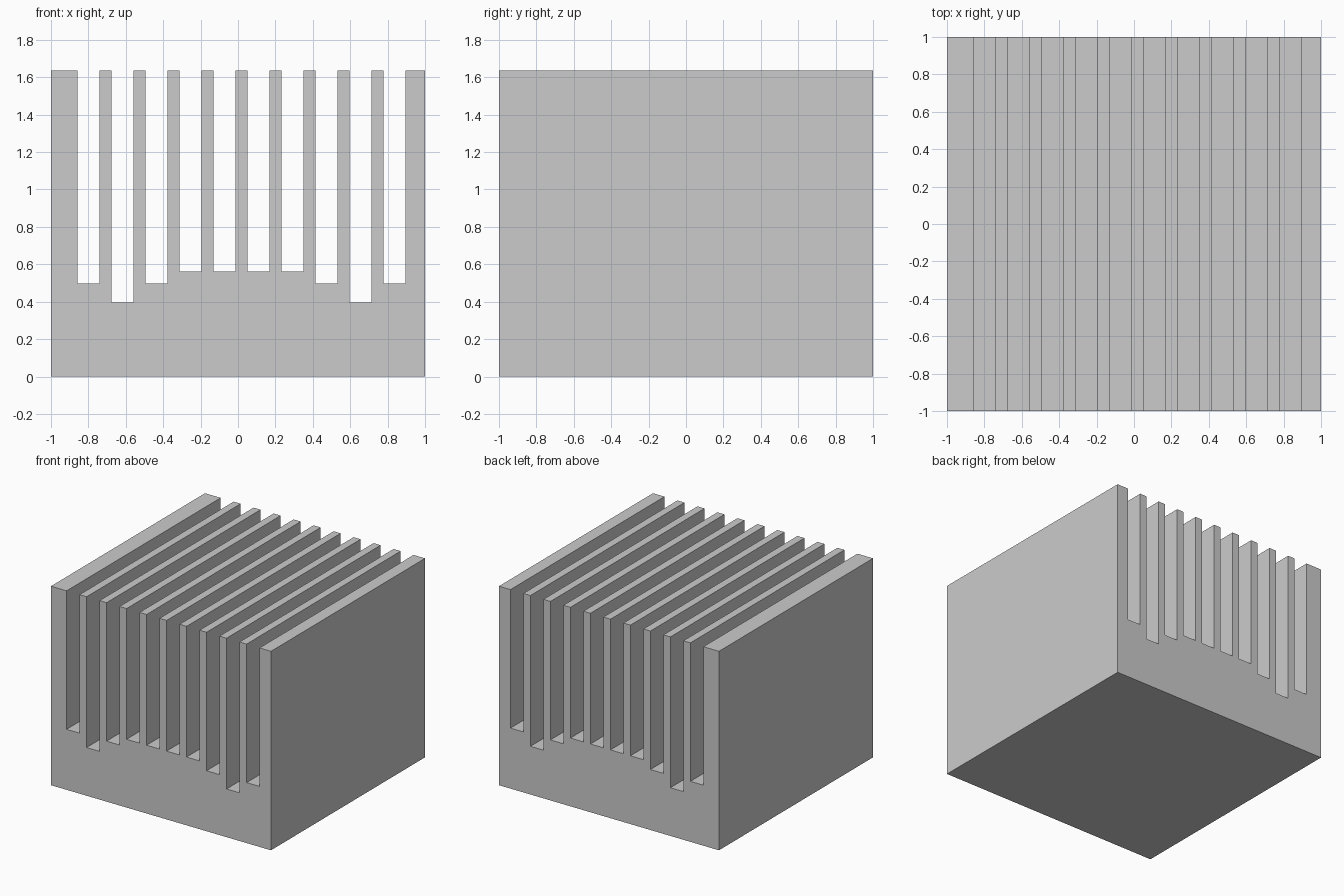
import bpy
import bmesh

cube = bpy.data.objects.get("Cube")
if cube:
    bpy.data.objects.remove(cube, do_unlink=True)

HEIGHT = 1.635
FIRST, PITCH, SLOT = -0.858, 0.1818, 0.1176
DEEP, MID, SHALLOW = 0.396, 0.497, 0.561
FLOORS = [MID, DEEP, MID] + [SHALLOW] * 4 + [MID, DEEP, MID]

# Plain grey metal
grey = bpy.data.materials.new("grey")
grey.use_nodes = True
colour = (0.6, 0.6, 0.6, 1)
grey.diffuse_color = colour
grey.node_tree.nodes["Principled BSDF"].inputs["Base Color"].default_value = colour

# Comb-shaped profile: solid base with slots of varied depth between the fins
profile = [(1, HEIGHT), (1, 0), (-1, 0), (-1, HEIGHT)]
for i, floor in enumerate(FLOORS):
    left = FIRST + i * PITCH
    right = left + SLOT
    profile += [(left, HEIGHT), (left, floor), (right, floor), (right, HEIGHT)]

# Extrude the profile from front to back
bm = bmesh.new()
front = bm.faces.new([bm.verts.new((x, -1, z)) for x, z in profile])
result = bmesh.ops.extrude_face_region(bm, geom=[front], use_keep_orig=True)
back = [v for v in result["geom"] if isinstance(v, bmesh.types.BMVert)]
bmesh.ops.translate(bm, verts=back, vec=(0, 2, 0))
bmesh.ops.recalc_face_normals(bm, faces=bm.faces)

mesh = bpy.data.meshes.new("finned_block")
bm.to_mesh(mesh)
bm.free()
mesh.materials.append(grey)
block = bpy.data.objects.new("finned_block", mesh)
bpy.context.collection.objects.link(block)
